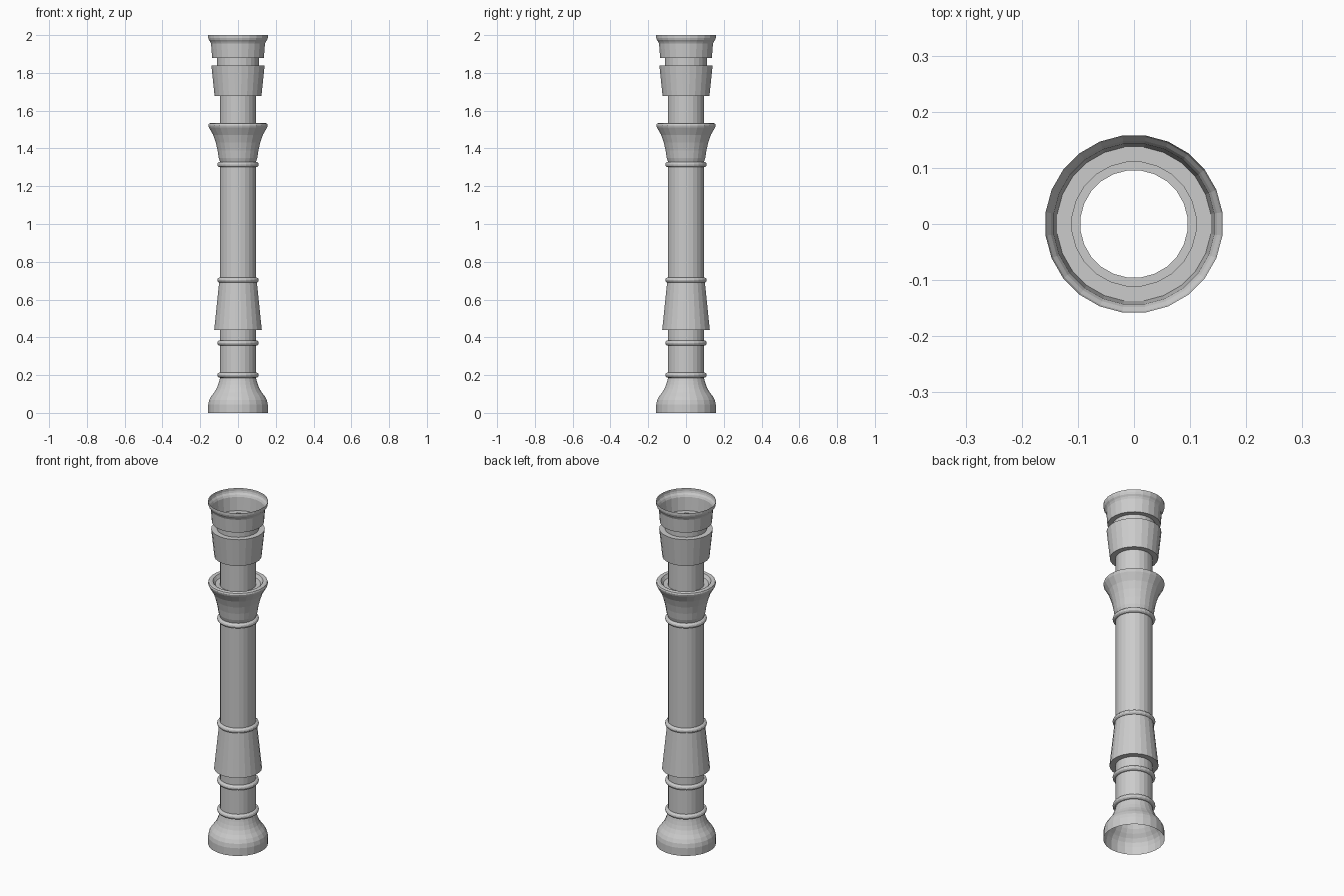
import bpy, bmesh, math

if "Cube" in bpy.data.objects:
    bpy.data.objects.remove(bpy.data.objects["Cube"])

SIDES = 24
R = 0.096  # shaft radius


def lathe(name, profile):
    """Revolve an open (radius, z) profile around the z axis."""
    bm = bmesh.new()
    rings = []
    for r, z in profile:
        ring = []
        for i in range(SIDES):
            a = (i + 0.5) * 2 * math.pi / SIDES
            ring.append(bm.verts.new((r * math.cos(a), r * math.sin(a), z)))
        rings.append(ring)
    for lo, hi in zip(rings, rings[1:]):
        for i in range(SIDES):
            j = (i + 1) % SIDES
            bm.faces.new((lo[i], lo[j], hi[j], hi[i]))
    mesh = bpy.data.meshes.new(name)
    bm.to_mesh(mesh)
    bm.free()
    obj = bpy.data.objects.new(name, mesh)
    bpy.context.collection.objects.link(obj)
    return obj


def bead(z, r=R, out=0.015, half=0.014, steps=6):
    """Half-round moulding profile centred at height z."""
    return [(r + out * math.sin(math.pi * k / steps),
             z - half * math.cos(math.pi * k / steps)) for k in range(steps + 1)]


# Flared foot, open underneath
lathe("foot", [(0.159, 0), (0.159, 0.045), (0.154, 0.068), (0.143, 0.088),
               (0.128, 0.107), (0.115, 0.128), (0.106, 0.15), (0.1, 0.17), (R, 0.186)])

# Lower shaft with two beads
lathe("lower_shaft", bead(0.2) + bead(0.37) + [(R, 0.44)])
lathe("foot_joint", [(R, 0.186), (R, 0.19)])

# Tapered sleeve with a flat underside, topped by a bead
lathe("lower_sleeve", [(R, 0.44), (0.127, 0.44), (0.101, 0.69)] + bead(0.703))

# Main shaft and its upper bead
lathe("main_shaft", [(R, 0.717)] + bead(1.315))

# Flared bell with rounded lip and recessed top
lathe("bell", [(R, 1.329), (0.103, 1.35), (0.109, 1.39), (0.119, 1.432),
               (0.133, 1.472), (0.149, 1.5), (0.156, 1.512), (0.159, 1.522),
               (0.156, 1.531), (0.148, 1.534), (0.133, 1.532), (0.126, 1.522),
               (0.12, 1.515), (R, 1.513)])

# Neck, collar, groove and open crown
lathe("neck", [(R, 1.513), (R, 1.677)])
lathe("collar", [(R, 1.677), (0.125, 1.677), (0.142, 1.838), (0.111, 1.838)])
lathe("groove", [(0.111, 1.838), (0.111, 1.878)])
lathe("crown", [(0.111, 1.878), (0.138, 1.878), (0.144, 1.955), (0.149, 1.966),
                (0.156, 1.975), (0.159, 1.985), (0.159, 2.0)])
